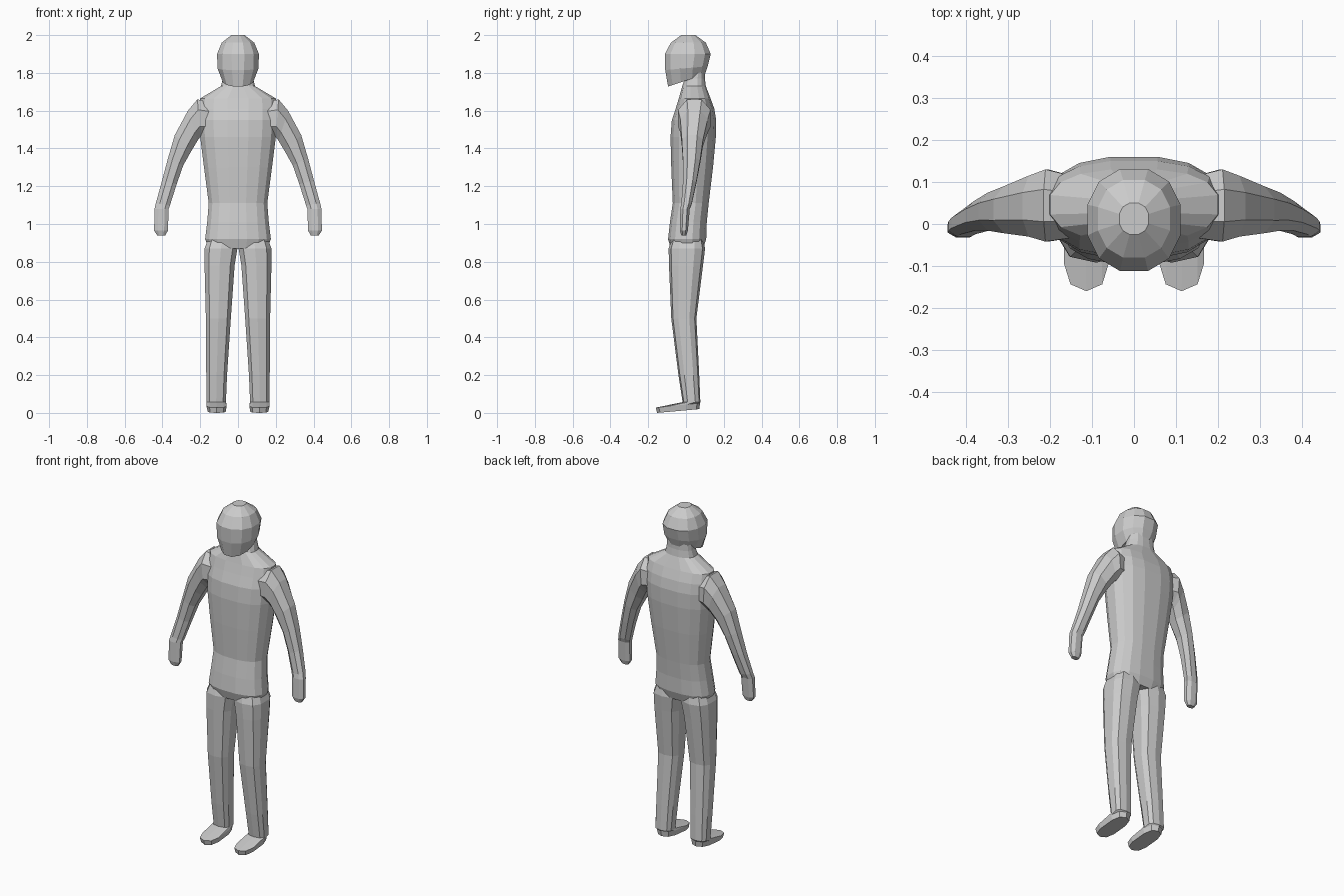
import bpy
import bmesh
import math

cube = bpy.data.objects.get("Cube")
if cube:
    bpy.data.objects.remove(cube, do_unlink=True)

grey = bpy.data.materials.new("light grey")
grey.use_nodes = True
grey.diffuse_color = (0.6, 0.6, 0.6, 1)
grey.node_tree.nodes["Principled BSDF"].inputs["Base Color"].default_value = (0.6, 0.6, 0.6, 1)


def outline(sides, power):
    """Rounded cross-section filling the square from -1 to 1, flat side forward."""
    pts = []
    for i in range(sides):
        a = 2 * math.pi * (i + 0.5) / sides
        c, s = math.cos(a), math.sin(a)
        pts.append([math.copysign(abs(t) ** (2 / power), t) for t in (c, s)])
    mu = max(p[0] for p in pts)
    mv = max(p[1] for p in pts)
    return [(u / mu, v / mv) for u, v in pts]


def loft(name, rings, sides, power=2.0, side=1):
    """Each ring: (x, z) of one end, (x, z) of the other, back-to-front range, tilt."""
    bm = bmesh.new()
    shape = outline(sides, power)
    loops = []
    for (xa, za), (xb, zb), y0, y1, tilt in rings:
        loops.append([bm.verts.new((
            side * ((xa + xb) / 2 + u * (xb - xa) / 2),
            (y0 + y1) / 2 + v * (y1 - y0) / 2,
            (za + zb) / 2 + u * (zb - za) / 2 + tilt * v)) for u, v in shape])
    for low, high in zip(loops, loops[1:]):
        for i in range(sides):
            j = (i + 1) % sides
            bm.faces.new((low[i], low[j], high[j], high[i]))
    bm.faces.new(loops[0])
    bm.faces.new(loops[-1])
    bmesh.ops.recalc_face_normals(bm, faces=bm.faces)
    mesh = bpy.data.meshes.new(name)
    bm.to_mesh(mesh)
    bm.free()
    mesh.materials.append(grey)
    obj = bpy.data.objects.new(name, mesh)
    bpy.context.collection.objects.link(obj)
    return obj


def level(z, x0, x1, y0, y1, tilt=0):
    return (x0, z), (x1, z), y0, y1, tilt


def centred(z, half, y0, y1, tilt=0):
    return level(z, -half, half, y0, y1, tilt)


# Torso with shoulders and neck
body = loft("body", [
    centred(0.87, 0.155, -0.08, 0.09),
    centred(0.92, 0.174, -0.095, 0.107),
    centred(1.01, 0.163, -0.085, 0.11),
    centred(1.11, 0.155, -0.07, 0.12),
    centred(1.30, 0.18, -0.078, 0.143),
    centred(1.46, 0.20, -0.082, 0.158),
    centred(1.55, 0.205, -0.075, 0.16),
    centred(1.61, 0.205, -0.055, 0.15),
    centred(1.665, 0.20, -0.038, 0.13),
    centred(1.73, 0.09, -0.02, 0.105),
    centred(1.77, 0.08, -0.005, 0.10),
    centred(1.83, 0.075, 0.0, 0.10),
], 16, 2.5)

# Head: sloped jaw, rounded crown
parts = [loft("head", [
    centred(1.76, 0.08, -0.095, 0.10, 0.032),
    centred(1.825, 0.108, -0.11, 0.115, 0.01),
    centred(1.90, 0.111, -0.112, 0.131),
    centred(1.96, 0.086, -0.08, 0.105),
    centred(2.0, 0.035, -0.025, 0.05),
], 12, 2.2)]

for side in (1, -1):
    # Leg running into a flat foot
    parts.append(loft("leg", [
        level(0.01, 0.065, 0.16, -0.153, 0.07, 0.01),
        level(0.04, 0.06, 0.167, -0.16, 0.075, 0.012),
        level(0.057, 0.064, 0.167, -0.018, 0.076),
        level(0.20, 0.058, 0.168, -0.04, 0.07),
        level(0.50, 0.038, 0.17, -0.078, 0.055),
        level(0.78, 0.018, 0.177, -0.09, 0.09),
        level(0.87, 0.003, 0.177, -0.092, 0.101),
        level(0.97, 0.02, 0.14, -0.06, 0.08),
    ], 10, 2.8, side))

    # Arm from inside the shoulder to the mitten-like hand
    parts.append(loft("arm", [
        ((0.13, 1.47), (0.13, 1.64), -0.03, 0.11, 0),
        ((0.20, 1.46), (0.215, 1.66), -0.042, 0.13, 0),
        ((0.215, 1.44), (0.265, 1.60), -0.03, 0.115, 0),
        ((0.245, 1.39), (0.335, 1.47), -0.022, 0.09, 0),
        ((0.29, 1.31), (0.37, 1.35), -0.016, 0.075, 0),
        ((0.325, 1.21), (0.402, 1.23), -0.016, 0.055, 0),
        ((0.36, 1.10), (0.435, 1.11), -0.025, 0.03, 0),
        ((0.367, 1.08), (0.442, 1.08), -0.03, 0.02, 0),
        ((0.371, 0.965), (0.444, 0.965), -0.032, 0.01, 0),
        ((0.385, 0.94), (0.428, 0.94), -0.025, 0.002, 0),
    ], 8, 2.2, side))

# Weld everything into one skin
for part in parts:
    mod = body.modifiers.new("weld", 'BOOLEAN')
    mod.operation = 'UNION'
    mod.solver = 'EXACT'
    mod.object = part
    bpy.context.view_layer.objects.active = body
    bpy.ops.object.modifier_apply(modifier=mod.name)
    bpy.data.objects.remove(part, do_unlink=True)
